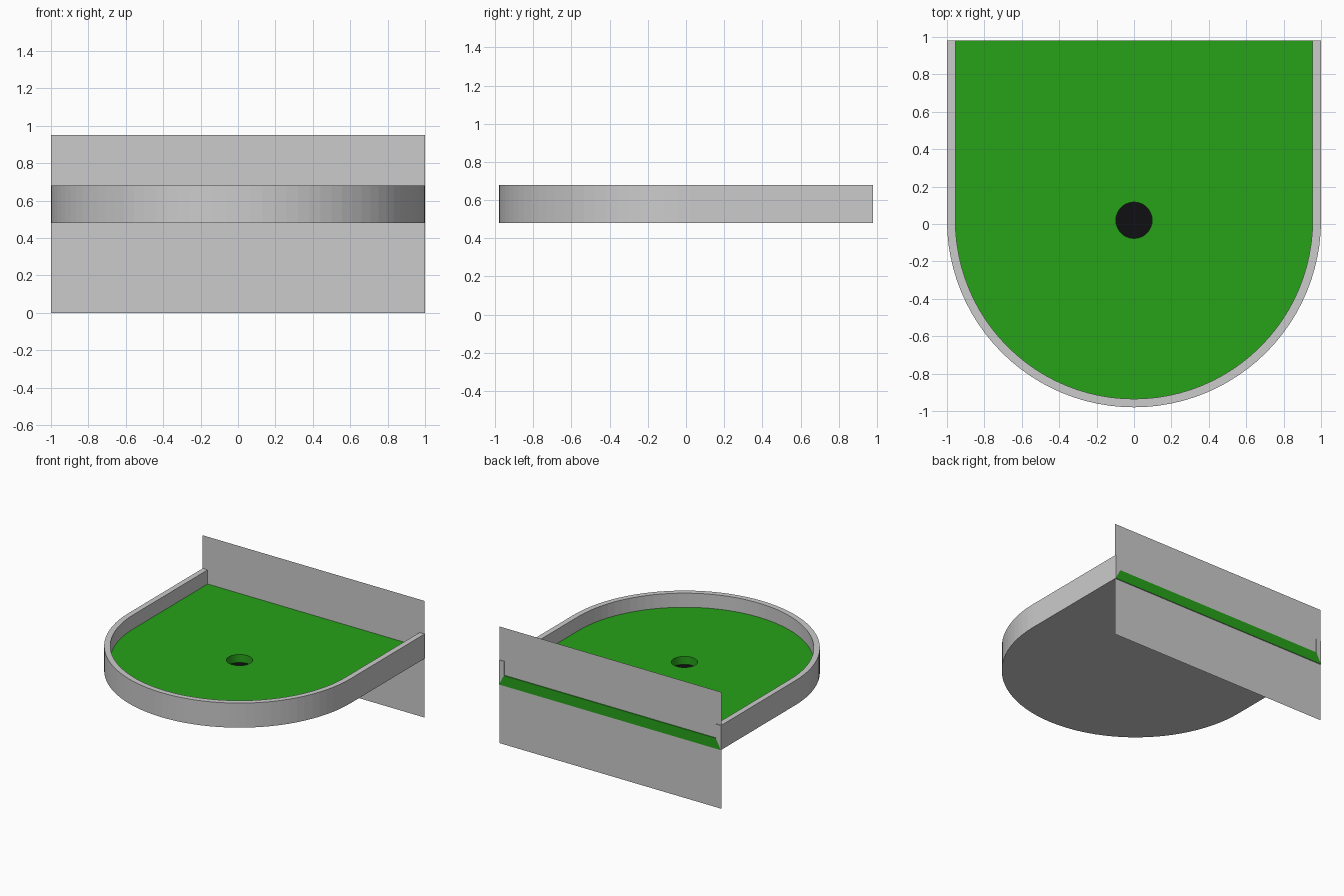
import bpy, bmesh, math

if "Cube" in bpy.data.objects:
    bpy.data.objects.remove(bpy.data.objects["Cube"])

BACK, CY = 0.98, 0.02            # back edge and arc centre
R_OUT, R_IN = 1.0, 0.955         # rim radii
LOW, FLOOR, TOP = 0.48, 0.565, 0.68
HOLE_R, HOLE_Z = 0.097, 0.50
SEG = 48


def material(name, rgb):
    mat = bpy.data.materials.new(name)
    mat.diffuse_color = (*rgb, 1)
    mat.use_nodes = True
    mat.node_tree.nodes["Principled BSDF"].inputs["Base Color"].default_value = mat.diffuse_color
    return mat


def finish(bm, name, mat=None):
    mesh = bpy.data.meshes.new(name)
    bm.to_mesh(mesh)
    bm.free()
    if mat:
        mesh.materials.append(mat)
    obj = bpy.data.objects.new(name, mesh)
    bpy.context.collection.objects.link(obj)
    return obj


def u_outline(bm, r, z):
    """Open U: straight right side, half circle in front, straight left side."""
    arc = [(r * math.cos(math.pi * i / SEG), CY - r * math.sin(math.pi * i / SEG))
           for i in range(SEG + 1)]
    return [bm.verts.new((x, y, z)) for x, y in [(r, BACK)] + arc + [(-r, BACK)]]


def circle(bm, r, z, n=32):
    return [bm.verts.new((r * math.cos(2 * math.pi * i / n),
                          CY + r * math.sin(2 * math.pi * i / n), z)) for i in range(n)]


green = material("green_felt", (0.02, 0.36, 0.01))
black = material("black", (0.005, 0.005, 0.006))

# tray rim with its underside and the two rim ends
bm = bmesh.new()
rows = [u_outline(bm, r, z) for r, z in
        [(R_OUT, LOW), (R_OUT, TOP), (R_IN, TOP), (R_IN, FLOOR)]]
for a, b in zip(rows, rows[1:]):
    for i in range(len(a) - 1):
        bm.faces.new((a[i], b[i], b[i + 1], a[i + 1]))
bm.faces.new(rows[0])
bm.faces.new([row[0] for row in reversed(rows)])
bm.faces.new([row[-1] for row in rows])
finish(bm, "tray_rim")

# green floor with a round pocket and the sloped-end lip at the back
bm = bmesh.new()
edge = u_outline(bm, R_IN, FLOOR)
hole = circle(bm, HOLE_R, FLOOR)
edges = [bm.edges.new((loop[i - 1], loop[i])) for loop in (edge, hole)
         for i in range(len(loop))]
bmesh.ops.triangle_fill(bm, edges=edges, use_beauty=True, normal=(0, 0, 1))
bm.normal_update()
for f in bm.faces:
    if f.normal.z < 0:
        f.normal_flip()
pocket = circle(bm, HOLE_R, HOLE_Z)
for i in range(len(hole)):
    bm.faces.new((hole[i - 1], hole[i], pocket[i], pocket[i - 1]))
lip = [bm.verts.new((x, BACK, LOW)) for x in (R_OUT, -R_OUT)]
bm.faces.new(lip + [edge[-1], edge[0]])
finish(bm, "tray_floor", green)

# black bottom of the pocket
bm = bmesh.new()
bm.faces.new(circle(bm, HOLE_R, HOLE_Z))
finish(bm, "pocket_bottom", black)

# thin upright back panel
bm = bmesh.new()
bm.faces.new([bm.verts.new((x, BACK - 0.007, z))
              for x, z in [(-1, 0), (1, 0), (1, 0.95), (-1, 0.95)]])
finish(bm, "back_panel")
